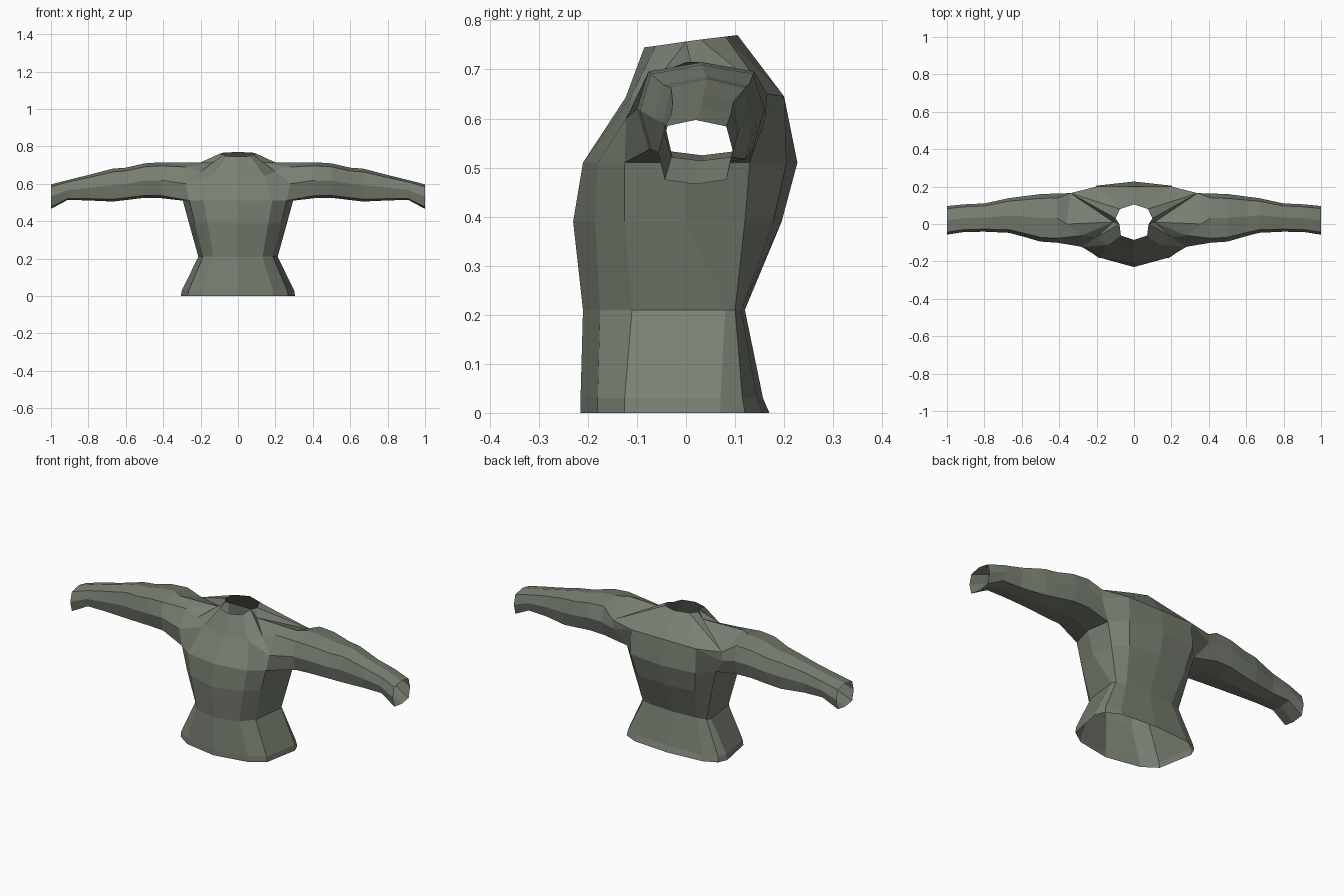
import bpy, bmesh

cube = bpy.data.objects.get("Cube")
if cube:
    bpy.data.objects.remove(cube, do_unlink=True)

# Single cloth colour
cloth = bpy.data.materials.new("grey_green_cloth")
cloth.use_nodes = True
colour = (0.19, 0.215, 0.17, 1)
cloth.diffuse_color = colour
shader = cloth.node_tree.nodes["Principled BSDF"]
shader.inputs["Base Color"].default_value = colour
shader.inputs["Roughness"].default_value = 0.8

bm = bmesh.new()


def vert(x, y, z):
    return bm.verts.new((x, y, z))


def bridge(lower, upper, closed=False):
    """Join two rows of equal length with quads."""
    count = len(lower)
    for i in range(count if closed else count - 1):
        j = (i + 1) % count
        bm.faces.new((lower[i], lower[j], upper[j], upper[i]))


# Torso: half rows from front centre round the side to back centre
spread = (0, 0.62, 0.88, 1, 0.93, 0.68, 0)
torso_rows = [
    (0.0, 0.305, (-0.215, -0.18, -0.125, 0.07, 0.12, 0.155, 0.17)),
    (0.03, 0.3, (-0.215, -0.18, -0.125, 0.07, 0.115, 0.145, 0.157)),
    (0.21, 0.212, (-0.21, -0.175, -0.11, 0.08, 0.1, 0.113, 0.12)),
    (0.39, 0.262, (-0.23, -0.185, -0.125, 0.0, 0.12, 0.178, 0.195)),
    (0.51, 0.295, (-0.21, -0.18, -0.125, 0.0, 0.13, 0.205, 0.227)),
]
rows = [[vert(width * s, y, z) for s, y in zip(spread, ys)]
        for z, width, ys in torso_rows]
for lower, upper in zip(rows, rows[1:]):
    bridge(lower, upper)
front_mid, front_side, pit_front, pit, pit_back, back_side, back_mid = rows[-1]

# Chest and upper back
chest_mid = vert(0, -0.123, 0.643)
chest_side = vert(0.14, -0.113, 0.643)
upper_back_mid = vert(0, 0.2, 0.645)
upper_back_side = vert(0.2, 0.2, 0.645)

# Collar rim, from front to back
collar = [vert(*p) for p in ((0, -0.085, 0.745), (0.07, -0.062, 0.748),
                             (0.078, 0, 0.757), (0.098, 0.03, 0.761),
                             (0.075, 0.08, 0.767), (0, 0.105, 0.77))]

# Shoulder folds and sleeve root
neck_base = vert(0.11, 0.01, 0.715)
front_fold = vert(0.2, -0.07, 0.665)
root_top = vert(0.36, 0, 0.715)
root_top_back = vert(0.34, 0.165, 0.65)
root_back = vert(0.34, 0.163, 0.6)
root_front = vert(0.28, -0.122, 0.6)
root_top_front = vert(0.28, -0.062, 0.69)

for face in (
    (front_mid, front_side, chest_side, chest_mid),
    (front_side, pit_front, root_front, chest_side),
    (chest_mid, chest_side, collar[1], collar[0]),
    (chest_side, front_fold, collar[2], collar[1]),
    (chest_side, root_front, front_fold),
    (root_front, root_top_front, front_fold),
    (front_fold, neck_base, collar[2]),
    (neck_base, collar[3], collar[2]),
    (front_fold, root_top_front, neck_base),
    (root_top_front, root_top, neck_base),
    (root_top, root_top_back, neck_base),
    (neck_base, root_top_back, collar[3]),
    (root_top_back, collar[4], collar[3]),
    (root_top_back, upper_back_side, collar[4]),
    (upper_back_side, upper_back_mid, collar[5], collar[4]),
    (root_back, upper_back_side, root_top_back),
    (pit_back, back_side, upper_back_side, root_back),
    (back_side, back_mid, upper_back_mid, upper_back_side),
):
    bm.faces.new(face)

# Sleeve: eight-sided rings, given as x, front, back, bottom, top
octagon = ((0, 1), (0.82, 0.8), (1, 0), (0.82, -0.86),
           (0, -1), (-0.82, -0.86), (-1, 0), (-0.82, 0.8))
sleeve_rings = [
    (0.41, -0.1, 0.163, 0.523, 0.715),
    (0.5, -0.094, 0.16, 0.525, 0.709),
    (0.6, -0.065, 0.147, 0.513, 0.686),
    (0.67, -0.047, 0.138, 0.505, 0.681),
    (0.8, -0.041, 0.11, 0.511, 0.647),
    (0.91, -0.043, 0.105, 0.514, 0.62),
    (1.0, -0.057, 0.096, 0.466, 0.597),
]
previous = [root_top, root_top_back, root_back, pit_back,
            pit, pit_front, root_front, root_top_front]
for x, front, back, bottom, top in sleeve_rings:
    ring = [vert(x, (front + back) / 2 + u * (back - front) / 2,
                 (bottom + top) / 2 + v * (top - bottom) / 2)
            for u, v in octagon]
    bridge(previous, ring, closed=True)
    previous = ring

bmesh.ops.recalc_face_normals(bm, faces=bm.faces)
mesh = bpy.data.meshes.new("long_sleeved_top")
bm.to_mesh(mesh)
bm.free()
mesh.materials.append(cloth)
top_object = bpy.data.objects.new("long_sleeved_top", mesh)
bpy.context.collection.objects.link(top_object)

# Mirror to the other half
mirror = top_object.modifiers.new("mirror_halves", "MIRROR")
mirror.use_clip = True
mirror.merge_threshold = 0.001
